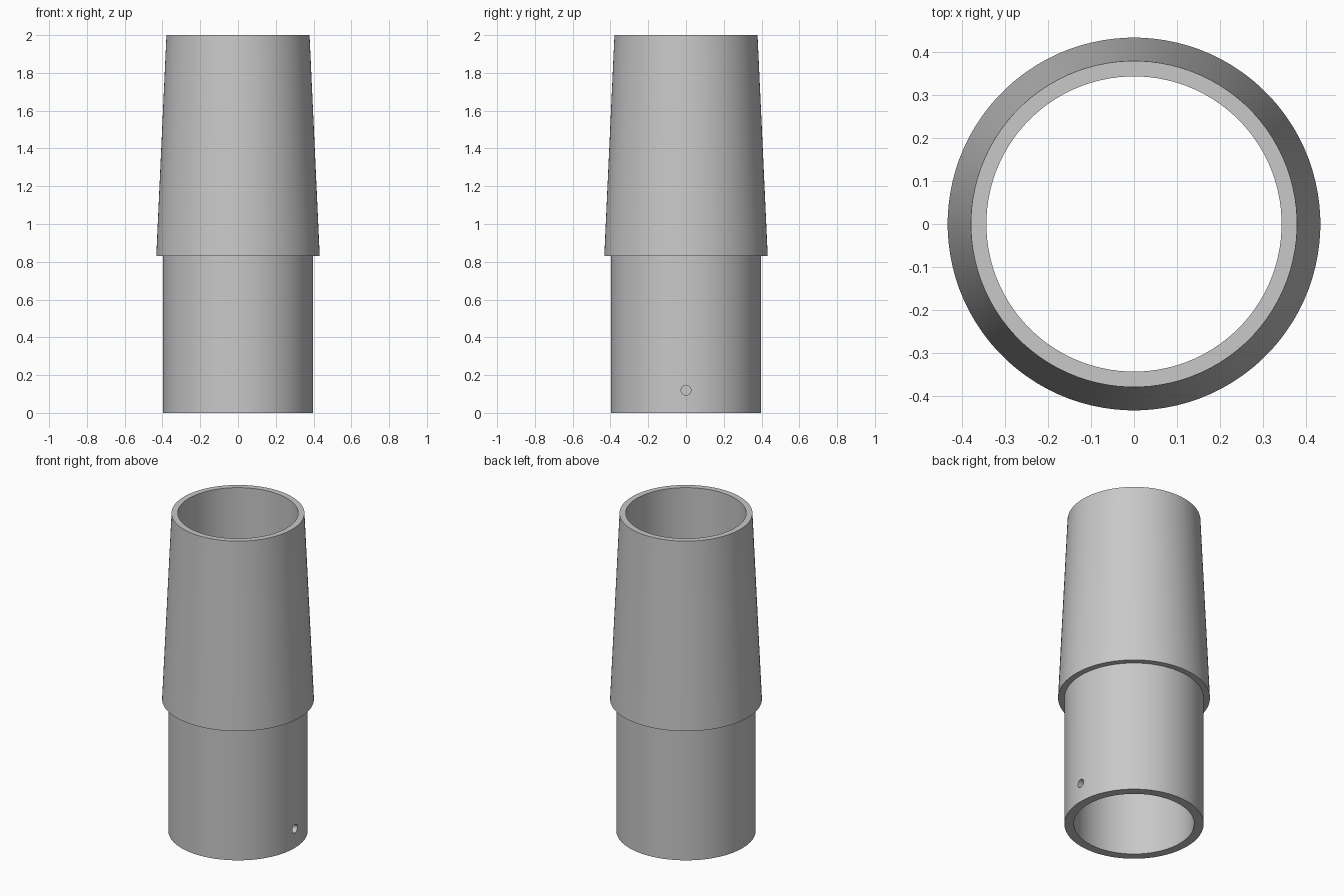
import bpy, bmesh, math

cube = bpy.data.objects.get("Cube")
if cube:
    bpy.data.objects.remove(cube, do_unlink=True)

SEGMENTS = 96
BORE = 0.343

grey = bpy.data.materials.new("plain grey")
grey.use_nodes = True
colour = (0.58, 0.58, 0.58, 1)
grey.diffuse_color = colour
grey.node_tree.nodes["Principled BSDF"].inputs["Base Color"].default_value = colour


def lathe(name, profile):
    """Revolve a closed (radius, height) profile around z."""
    bm = bmesh.new()
    rings = []
    for i in range(SEGMENTS):
        a = math.tau * (i + 0.5) / SEGMENTS
        rings.append([bm.verts.new((r * math.cos(a), r * math.sin(a), z)) for r, z in profile])
    n = len(profile)
    for i, ring in enumerate(rings):
        following = rings[(i + 1) % SEGMENTS]
        for j in range(n):
            k = (j + 1) % n
            bm.faces.new((ring[j], following[j], following[k], ring[k]))
    bmesh.ops.recalc_face_normals(bm, faces=bm.faces)
    mesh = bpy.data.meshes.new(name)
    bm.to_mesh(mesh)
    bm.free()
    obj = bpy.data.objects.new(name, mesh)
    obj.data.materials.append(grey)
    bpy.context.collection.objects.link(obj)
    return obj


# Sleeve: straight lower pipe, shoulder, tapered upper body, straight bore
sleeve = lathe("stepped_sleeve", [
    (BORE, 0), (0.397, 0), (0.397, 0.83), (0.433, 0.83), (0.379, 2), (BORE, 2),
])

# Small pin hole through one side of the lower pipe
bpy.ops.mesh.primitive_cylinder_add(vertices=24, radius=0.026, depth=0.2,
                                    location=(0.37, 0, 0.12),
                                    rotation=(0, math.pi / 2, 0))
cutter = bpy.context.object
cutter.name = "pin_hole_cutter"
cutter.data.materials.append(grey)
cutter.hide_render = True

cut = sleeve.modifiers.new("pin_hole", 'BOOLEAN')
cut.operation = 'DIFFERENCE'
cut.solver = 'EXACT'
cut.object = cutter

bpy.ops.object.select_all(action='DESELECT')
sleeve.select_set(True)
bpy.context.view_layer.objects.active = sleeve
bpy.ops.object.modifier_apply(modifier=cut.name)
bpy.data.objects.remove(cutter, do_unlink=True)
bpy.ops.object.shade_smooth_by_angle(angle=math.radians(30))
